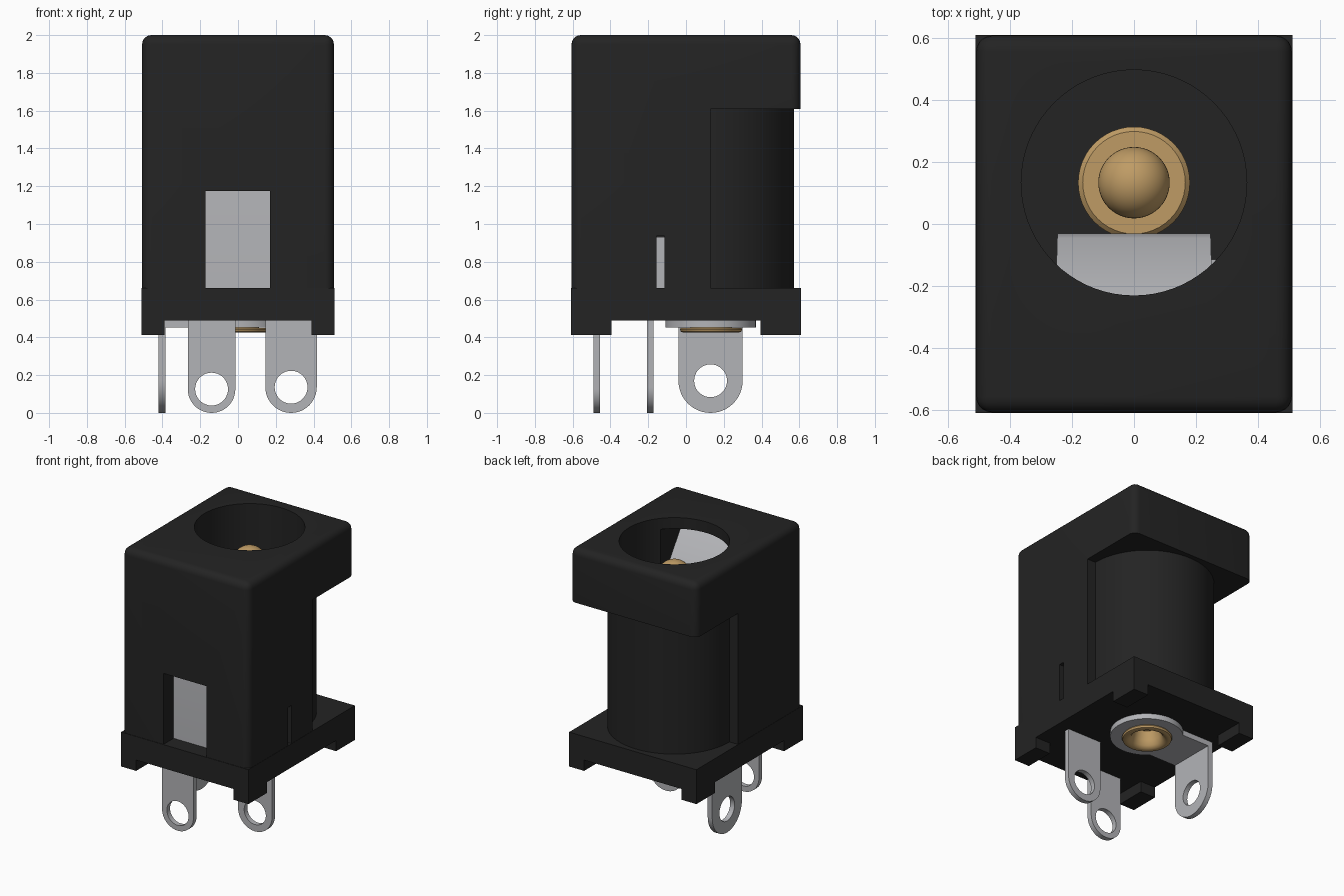
import bpy, bmesh, math
from mathutils import Matrix, Vector

if "Cube" in bpy.data.objects:
    bpy.data.objects.remove(bpy.data.objects["Cube"])


def material(name, rgb):
    m = bpy.data.materials.new(name)
    m.diffuse_color = (*rgb, 1)
    m.use_nodes = True
    m.node_tree.nodes["Principled BSDF"].inputs["Base Color"].default_value = m.diffuse_color
    return m


BLACK = material("black plastic", (0.017, 0.017, 0.017))
STEEL = material("tinned steel", (0.45, 0.455, 0.475))
BRASS = material("brass", (0.52, 0.33, 0.13))
AXIS_Y = 0.133          # the socket axis sits behind the centre


def add(name, bm, mat, smooth=True):
    bmesh.ops.recalc_face_normals(bm, faces=bm.faces)
    me = bpy.data.meshes.new(name)
    bm.to_mesh(me)
    bm.free()
    ob = bpy.data.objects.new(name, me)
    bpy.context.collection.objects.link(ob)
    me.materials.append(mat)
    if smooth:
        shade(ob)
    return ob


def select(ob):
    bpy.ops.object.select_all(action='DESELECT')
    ob.select_set(True)
    bpy.context.view_layer.objects.active = ob


def shade(ob):
    select(ob)
    bpy.ops.object.shade_smooth_by_angle(angle=math.radians(35))


def box_bm(x, y, z):
    bm = bmesh.new()
    size = [b - a for a, b in (x, y, z)]
    mid = [(a + b) / 2 for a, b in (x, y, z)]
    bmesh.ops.create_cube(bm, size=1, matrix=Matrix.Translation(mid) @ Matrix.Diagonal((*size, 1)))
    return bm


def box(name, x, y, z, mat=BLACK):
    return add(name, box_bm(x, y, z), mat, False)


def cyl(name, r, z0, z1):
    bm = bmesh.new()
    bmesh.ops.create_cone(bm, cap_ends=True, segments=72, radius1=r, radius2=r, depth=z1 - z0,
                          matrix=Matrix.Translation((0, AXIS_Y, (z0 + z1) / 2)))
    return add(name, bm, BLACK, False)


def boolean(ob, tool, op='DIFFERENCE'):
    tool.hide_render = True
    mod = ob.modifiers.new("cut", 'BOOLEAN')
    mod.operation, mod.solver, mod.object = op, 'EXACT', tool
    select(ob)
    bpy.ops.object.modifier_apply(modifier=mod.name)
    bpy.data.objects.remove(tool)


def arc(cx, cy, r, a0, a1, n=24):
    return [(cx + r * math.cos(math.radians(a0 + (a1 - a0) * i / n)),
             cy + r * math.sin(math.radians(a0 + (a1 - a0) * i / n))) for i in range(n + 1)]


def plate(name, loops, thick, matrix):
    """Flat sheet from an outline and its holes, given thickness."""
    cu = bpy.data.curves.new(name, 'CURVE')
    cu.dimensions, cu.fill_mode, cu.extrude = '2D', 'BOTH', thick / 2
    for loop in loops:
        sp = cu.splines.new('POLY')
        sp.points.add(len(loop) - 1)
        for p, (u, v) in zip(sp.points, loop):
            p.co = (u, v, 0, 1)
        sp.use_cyclic_u = True
    ob = bpy.data.objects.new(name, cu)
    bpy.context.collection.objects.link(ob)
    select(ob)
    bpy.ops.object.convert(target='MESH')
    ob = bpy.context.view_layer.objects.active
    bm = bmesh.new()
    bm.from_mesh(ob.data)
    bpy.data.objects.remove(ob)
    bmesh.ops.remove_doubles(bm, verts=bm.verts, dist=1e-4)
    bm.transform(matrix)
    return add(name, bm, STEEL)


def lug(name, r, top, matrix):
    outline = [(r, top), (-r, top)] + arc(0, r, r, 180, 360)
    return plate(name, [outline, arc(0, r, 0.087, 0, 360, 36)[:-1]], 0.036, matrix)


# Housing: rounded block with the lower back cut away
bm = box_bm((-0.508, 0.508), (-0.606, 0.606), (0.66, 2.0))
edges = [e for e in bm.edges if max(v.co.z for v in e.verts) > 1.9]
bmesh.ops.bevel(bm, geom=edges, offset=0.05, segments=5, profile=0.5, affect='EDGES')
housing = add("housing", bm, BLACK, False)
boolean(housing, box("back_cut", (-1, 1), (0.13, 1), (0.5, 1.61)))
boolean(housing, cyl("barrel", 0.44, 0.66, 1.7), 'UNION')

# Socket bore, spring chamber, front window and side slot
boolean(housing, cyl("bore_cut", 0.363, 0.6, 2.1))
boolean(housing, box("chamber_cut", (-0.275, 0.275), (-0.492, 0), (0.6, 1.92)))
boolean(housing, box("window_cut", (-0.173, 0.17), (-0.7, -0.4), (0.6, 1.175)))
boolean(housing, box("slot_cut", (0.2, 0.6), (-0.156, -0.114), (0.6, 0.937)))
shade(housing)

# Base plate with four corner feet
base = box("base", (-0.51, 0.51), (-0.609, 0.609), (0.49, 0.661))
boolean(base, cyl("rivet_hole", 0.115, 0.4, 0.8))
shade(base)
for sx in (-1, 1):
    for sy in (-1, 1):
        x = sorted((sx * 0.39, sx * 0.51))
        y = sorted((sy * 0.395, sy * 0.609))
        box(f"foot_{'left' if sx < 0 else 'right'}_{'front' if sy < 0 else 'back'}", x, y, (0.412, 0.5))

# Brass centre pin, turned with a domed tip and a hollow riveted end
profile = [(0.115 * math.sin(i * math.pi / 24), 1.745 + 0.115 * math.cos(i * math.pi / 24)) for i in range(13)]
profile += [(0.115, 0.86), (0.165, 0.86), (0.18, 0.845), (0.18, 0.655), (0.11, 0.655), (0.11, 0.45), (0.16, 0.45),
            (0.165, 0.442), (0.16, 0.43), (0.145, 0.425), (0.125, 0.428), (0.105, 0.445), (0.095, 0.48),
            (0.08, 0.54), (0.0, 0.56)]
bm = bmesh.new()
verts = [bm.verts.new((r, AXIS_Y, z)) for r, z in profile]
edges = [bm.edges.new(p) for p in zip(verts, verts[1:])]
bmesh.ops.spin(bm, geom=verts + edges, cent=(0, AXIS_Y, 0), axis=(0, 0, 1), angle=math.tau, steps=48)
bmesh.ops.remove_doubles(bm, verts=bm.verts, dist=1e-5)
add("centre_pin", bm, BRASS)

# Spring contact: upright sheet folded over and sloping into the bore
path = [(-0.472, 0.5), (-0.472, 1.78), (-0.46, 1.84), (-0.43, 1.88), (-0.38, 1.895), (-0.33, 1.87),
        (-0.06, 1.5), (-0.048, 1.46), (-0.055, 1.42), (-0.11, 1.3)]
half = 0.018
bm = bmesh.new()
sides = []
for i, p in enumerate(path):
    d = (Vector(path[min(i + 1, len(path) - 1)]) - Vector(path[max(i - 1, 0)])).normalized()
    n = Vector((-d.y, d.x)) * half
    w = 0.255 if i < 6 else 0.247
    sides.append([bm.verts.new((s * w, p[0] + k * n.x, p[1] + k * n.y))
                  for s, k in ((-1, 1), (1, 1), (1, -1), (-1, -1))])
for a, b in zip(sides, sides[1:]):
    for j in range(4):
        bm.faces.new((a[j], a[(j + 1) % 4], b[(j + 1) % 4], b[j]))
bm.faces.new(sides[0])
bm.faces.new(sides[-1])
add("spring_contact", bm, STEEL)

# Switch contact seen through the side slot
box("switch_contact", (0.15, 0.42), (-0.155, -0.115), (0.6, 0.93), STEEL)

# Solder lugs: two facing front, one facing left
face_front = Matrix.Rotation(math.pi / 2, 4, 'X')
lug("front_lug", 0.126, 0.52, Matrix.Translation((-0.14, -0.472, 0)) @ face_front)
lug("middle_lug", 0.136, 0.52, Matrix.Translation((0.281, -0.189, 0)) @ face_front)
lug("side_lug", 0.17, 0.488,
    Matrix.Translation((-0.402, 0.13, 0)) @ Matrix.Rotation(math.pi / 2, 4, 'Z') @ face_front)

# Washer strap joining the side lug to the pin
strap = [(-0.41, 0.17), (-0.41, -0.17)] + arc(0, 0, 0.24, -135, 135, 40)
plate("washer_strap", [strap, arc(0, 0, 0.118, 0, 360, 36)[:-1]], 0.038, Matrix.Translation((0, 0.13, 0.47)))
